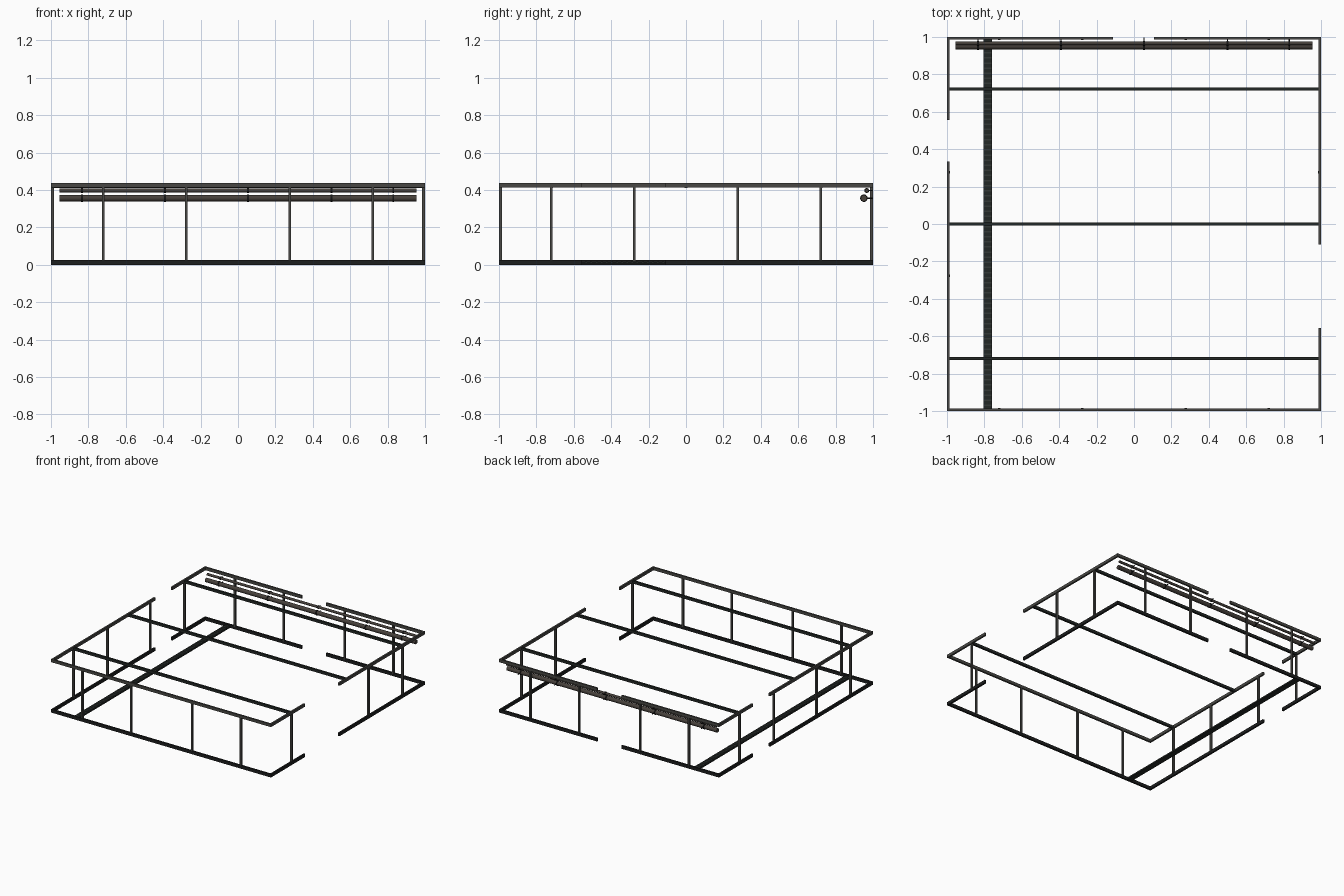
import bpy, bmesh, math
from mathutils import Matrix, Vector

if "Cube" in bpy.data.objects:
    bpy.data.objects.remove(bpy.data.objects["Cube"])


def mat(name, c):
    m = bpy.data.materials.new(name)
    m.diffuse_color = (*c, 1)
    m.use_nodes = True
    m.node_tree.nodes["Principled BSDF"].inputs["Base Color"].default_value = m.diffuse_color
    return m


TRACK = mat("dark track", (0.012, 0.013, 0.013))
STEEL = mat("grey steel", (0.065, 0.064, 0.058))
BEAM = mat("dark beam", (0.016, 0.020, 0.018))
PIPE = mat("brown grey pipe", (0.062, 0.052, 0.044))
BLACK = mat("black clamp", (0.008, 0.008, 0.008))
SLAT = mat("grate slat", (0.035, 0.042, 0.038))


def make(name, bm, material, smooth=False):
    me = bpy.data.meshes.new(name)
    bm.to_mesh(me)
    bm.free()
    me.materials.append(material)
    ob = bpy.data.objects.new(name, me)
    bpy.context.collection.objects.link(ob)
    if smooth:
        for p in me.polygons:
            p.use_smooth = len(p.vertices) == 4
    return ob


def box(bm, x0, x1, y0, y1, z0, z1):
    m = Matrix.Translation(((x0 + x1) / 2, (y0 + y1) / 2, (z0 + z1) / 2))
    bmesh.ops.create_cube(bm, size=1, matrix=m @ Matrix.Diagonal((x1 - x0, y1 - y0, z1 - z0, 1)))


def tube(bm, a, b, r, n=16):
    a, b = Vector(a), Vector(b)
    d = b - a
    m = Matrix.Translation((a + b) / 2) @ d.to_track_quat('Z', 'Y').to_matrix().to_4x4()
    bmesh.ops.create_cone(bm, cap_ends=True, segments=n, radius1=r, radius2=r,
                          depth=d.length, matrix=m)


W = 0.014      # wall thickness
H = 0.438      # wall height
STUDS = (-0.72, -0.277, 0.277, 0.72)
# wall: axis it runs along, side, solid runs between doorways
WALLS = {
    "front": ('x', -1, [(-1, 1)]),
    "back": ('x', 1, [(-1, -0.112), (0.108, 1)]),
    "left": ('y', -1, [(-1, 0.335), (0.557, 1)]),
    "right": ('y', 1, [(-1, -0.557), (-0.11, 1)]),
}


def wall_box(bm, axis, side, a, b, depth, z0, z1):
    lo, hi = sorted((side, side * (1 - depth)))
    if axis == 'x':
        box(bm, a, b, lo, hi, z0, z1)
    else:
        box(bm, lo, hi, a, b, z0, z1)


# wall frames: bottom track, top rail, studs
for name, (axis, side, runs) in WALLS.items():
    low, top, studs = bmesh.new(), bmesh.new(), bmesh.new()
    for a, b in runs:
        if axis == 'y':      # butt against front and back walls
            a, b = max(a, -1 + W), min(b, 1 - W)
        wall_box(low, axis, side, a, b, W, 0, 0.026)
        wall_box(top, axis, side, a, b, W, H - 0.024, H)
        for s in STUDS:
            if a < s < b:
                wall_box(studs, axis, side * 0.999, s - 0.007, s + 0.007, W + 0.002, 0.02, H - 0.02)
    make(name + "_bottom_track", low, TRACK)
    make(name + "_top_rail", top, STEEL)
    make(name + "_studs", studs, STEEL)

# ceiling cross beams
for i, y in enumerate((-0.72, 0, 0.722)):
    bm = bmesh.new()
    box(bm, -0.995, 0.995, y - 0.008, y + 0.008, 0.41, 0.432)
    make("cross_beam_%d" % (i + 1), bm, BEAM)

# floor drain channel with slatted grate
bm = bmesh.new()
box(bm, -0.805, -0.758, -0.986, 0.986, 0.004, 0.016)
make("drain_channel", bm, BEAM)
bm = bmesh.new()
n = 72
for i in range(n):
    y = -0.97 + 1.94 * i / (n - 1)
    box(bm, -0.802, -0.761, y - 0.004, y + 0.004, 0.014, 0.019)
make("drain_grate_slats", bm, SLAT)

# pipes along the back wall with ring clamps and rods
for name, y, z, r in (("thin_pipe", 0.966, 0.397, 0.010), ("thick_pipe", 0.951, 0.356, 0.017)):
    bm = bmesh.new()
    tube(bm, (-0.955, y, z), (0.955, y, z), r, 24)
    make(name, bm, PIPE, True)
    bm = bmesh.new()
    for x in (-0.835, -0.39, 0.053, 0.5, 0.83):
        tube(bm, (x - 0.005, y, z), (x + 0.005, y, z), r + 0.003, 24)
        tube(bm, (x, y + r, z), (x, 0.996, z), 0.003, 8)
    make(name + "_clamps", bm, BLACK)
